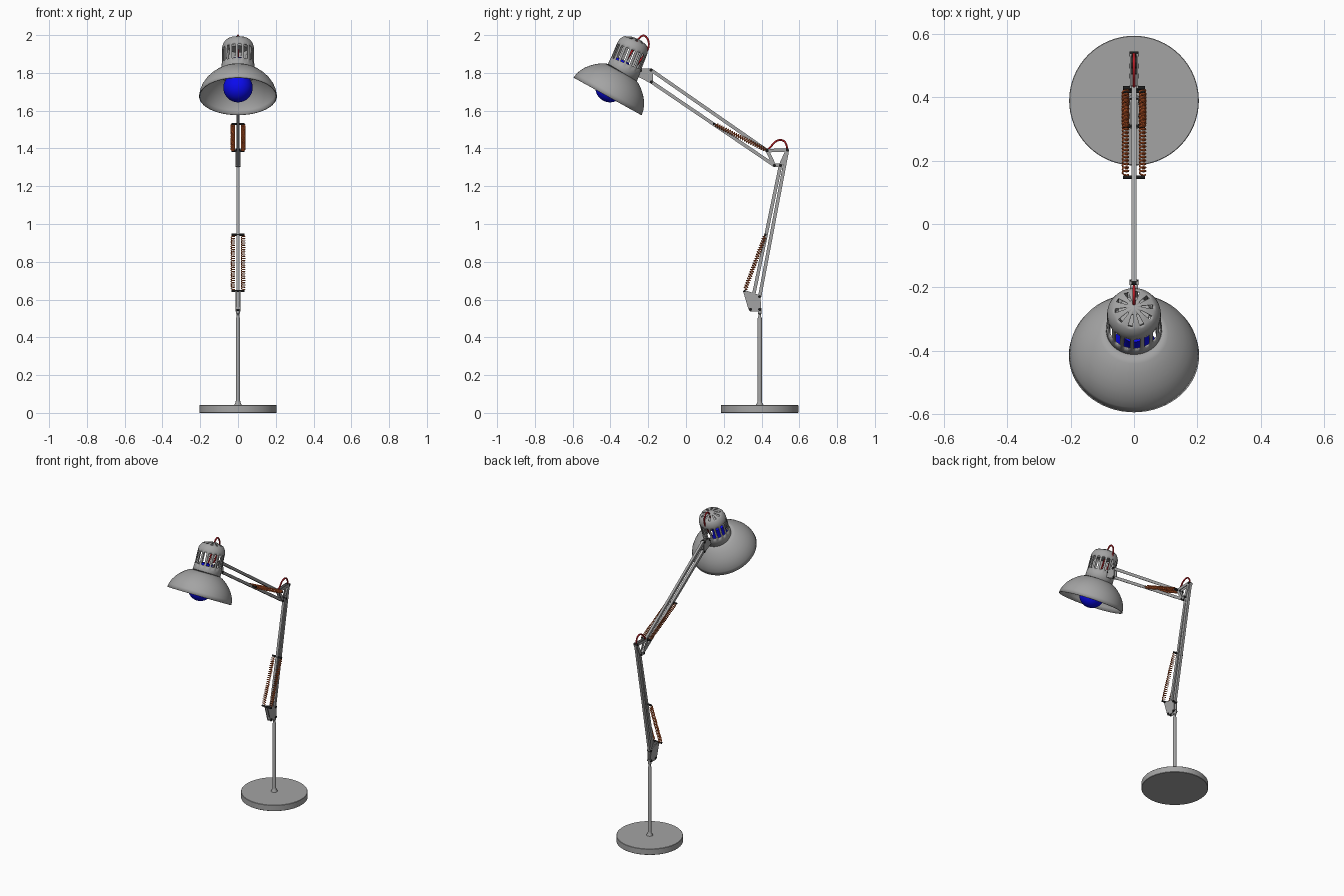
import bpy, bmesh, math
from mathutils import Vector, Matrix

if "Cube" in bpy.data.objects:
    bpy.data.objects.remove(bpy.data.objects["Cube"])


def material(name, rgb):
    m = bpy.data.materials.new(name)
    m.diffuse_color = (*rgb, 1)
    m.use_nodes = True
    m.node_tree.nodes["Principled BSDF"].inputs["Base Color"].default_value = m.diffuse_color
    return m


GREY = material("mid_grey", (0.37, 0.37, 0.37))
BLUE = material("blue", (0.003, 0.003, 0.85))
RED = material("red", (0.5, 0.01, 0.015))
ORANGE = material("orange", (0.95, 0.18, 0.04))
BLACK = material("black", (0.012, 0.012, 0.012))


def activate(ob):
    bpy.ops.object.select_all(action='DESELECT')
    ob.select_set(True)
    bpy.context.view_layer.objects.active = ob


def finish(name, bm, mat=GREY, smooth=False):
    me = bpy.data.meshes.new(name)
    bm.to_mesh(me)
    bm.free()
    ob = bpy.data.objects.new(name, me)
    bpy.context.collection.objects.link(ob)
    me.materials.append(mat)
    if smooth:
        activate(ob)
        bpy.ops.object.shade_smooth_by_angle(angle=math.radians(35))
    return ob


def lathe(name, profile, origin=(0, 0, 0), tilt=0, segs=48, mat=GREY, skip=None, wall=0):
    """Revolve (radius, height) pairs; skip(row, column) leaves openings."""
    bm = bmesh.new()
    rings = []
    for r, z in profile:
        rings.append([bm.verts.new((r * math.cos(2 * math.pi * i / segs),
                                    r * math.sin(2 * math.pi * i / segs), z)) for i in range(segs)])
    for k in range(len(rings) - 1):
        for i in range(segs):
            if skip and skip(k, i):
                continue
            j = (i + 1) % segs
            bm.faces.new((rings[k][i], rings[k][j], rings[k + 1][j], rings[k + 1][i]))
    bmesh.ops.remove_doubles(bm, verts=bm.verts, dist=1e-5)
    ob = finish(name, bm, mat, True)
    ob.location = origin
    ob.rotation_euler.x = -math.radians(tilt)
    if wall:
        s = ob.modifiers.new("wall", 'SOLIDIFY')
        s.thickness = wall
    return ob


def bar(name, a, b, w=0.018, depth=0.016):
    """Square bar in the x = 0 plane between two (y, z) points."""
    a, b = Vector((0, *a)), Vector((0, *b))
    d = b - a
    rot = d.to_track_quat('Z', 'X').to_matrix().to_4x4()
    bm = bmesh.new()
    bmesh.ops.create_cube(bm, size=1)
    along_x = abs((rot @ Vector((1, 0, 0))).x) > 0.5
    sx, sy = (depth, w) if along_x else (w, depth)
    bmesh.ops.transform(bm, verts=bm.verts, matrix=Matrix.Translation((a + b) / 2) @ rot
                        @ Matrix.Diagonal((sx, sy, d.length, 1)))
    return finish(name, bm)


def pin(name, yz, half, r=0.008):
    """Black cross pin along x."""
    bm = bmesh.new()
    bmesh.ops.create_cone(bm, cap_ends=True, segments=20, radius1=r, radius2=r, depth=2 * half,
                          matrix=Matrix.Translation((0, *yz)) @ Matrix.Rotation(math.pi / 2, 4, 'Y'))
    return finish(name, bm, BLACK, True)


def plates(name, outline, x=0.010, t=0.004):
    """Mirrored pair of flat plates from a (y, z) outline."""
    bm = bmesh.new()
    for s in (-1, 1):
        f = bm.faces.new([bm.verts.new((s * x - t / 2, *p)) for p in outline])
        new = bmesh.ops.extrude_face_region(bm, geom=[f])['geom']
        bmesh.ops.translate(bm, vec=(t, 0, 0), verts=[v for v in new if isinstance(v, bmesh.types.BMVert)])
    bmesh.ops.recalc_face_normals(bm, faces=bm.faces)
    return finish(name, bm)


def tube(name, pts, r, mat, kind='POLY', res=1):
    cu = bpy.data.curves.new(name, 'CURVE')
    cu.dimensions = '3D'
    cu.bevel_depth, cu.bevel_resolution, cu.use_fill_caps = r, res, True
    sp = cu.splines.new(kind)
    sp.points.add(len(pts) - 1)
    for p, co in zip(sp.points, pts):
        p.co = (*co, 1)
    if kind == 'NURBS':
        sp.order_u, sp.use_endpoint_u, sp.resolution_u = 3, True, 8
    cu.materials.append(mat)
    ob = bpy.data.objects.new(name, cu)
    bpy.context.collection.objects.link(ob)
    activate(ob)
    bpy.ops.object.convert(target='MESH')
    bpy.ops.object.shade_smooth()
    return ob


def springs(name, a, b, turns=24, r=0.0095, n=14):
    """Pair of coil springs between two cross pins."""
    for side, s in (("left", -1), ("right", 1)):
        p, q = Vector((s * 0.027, *a)), Vector((s * 0.027, *b))
        d = (q - p).normalized()
        u = Vector((1, 0, 0))
        v = d.cross(u)
        pts = [p]
        for i in range(turns * n + 1):
            ang = 2 * math.pi * i / n
            f = 0.03 + 0.94 * i / (turns * n)
            pts.append(p.lerp(q, f) + r * (math.cos(ang) * u + math.sin(ang) * v))
        tube(f"{name}_{side}", pts + [q], 0.0027, ORANGE)
    for end, e in (("lower", a), ("upper", b)):
        pin(f"{name}_{end}_pin", e, 0.035, 0.006)


# Base and pole
lathe("base", [(0, 0), (0.203, 0), (0.205, 0.002), (0.205, 0.039), (0.203, 0.041), (0, 0.041)],
      (0, 0.39, 0), segs=64)
lathe("pole", [(0, 0.035), (0.02, 0.035), (0.019, 0.045), (0.013, 0.054), (0.0115, 0.065), (0.0115, 0.5),
               (0.007, 0.512), (0.007, 0.522), (0.01, 0.526), (0.01, 0.555), (0, 0.555)],
      (0, 0.39, 0), segs=24)

# Lower bracket and lower arm
A, B, C, D = (0.39, 0.615), (0.342, 0.548), (0.537, 1.392), (0.5, 1.31)
plates("lower_bracket", [(0.302, 0.645), (0.31, 0.65), (0.394, 0.622), (0.398, 0.545), (0.388, 0.538),
                         (0.338, 0.538), (0.33, 0.55)])
bar("lower_arm_rear", A, C)
bar("lower_arm_front", B, D)

# Elbow frame
E, F = (0.43, 1.388), (0.468, 1.31)
for i, (p, q) in enumerate(((E, C), (E, F), (F, D), (D, C))):
    for s in (-1, 1):
        bar(f"elbow_link_{i}_{s}", p, q, 0.018, 0.004).location.x = s * 0.010

# Upper arm and head bracket
G, H = (-0.185, 1.815), (-0.183, 1.752)
bar("upper_arm_top", E, G)
bar("upper_arm_bottom", F, H)
plates("head_bracket", [(-0.256, 1.805), (-0.246, 1.822), (-0.182, 1.824), (-0.176, 1.812),
                        (-0.175, 1.75), (-0.186, 1.744), (-0.25, 1.778)])
for i, p in enumerate((A, B, C, D, E, F, G, H, (0.39, 0.548), (-0.24, 1.812))):
    pin(f"pivot_{i}", p, 0.014)

# Springs
springs("lower_spring", (0.31, 0.645), (0.42, 0.943))
springs("upper_spring", (0.43, 1.388), (0.148, 1.53))

# Shade
lathe("shade", [(0.206, 0), (0.202, 0.025), (0.193, 0.05), (0.178, 0.076), (0.158, 0.1),
                (0.134, 0.122), (0.108, 0.14), (0.08, 0.152)],
      (0, -0.415, 1.676), 29, 64, wall=0.005)

# Vented head: row 2 holds side slots, row 7 holds cap slots
HEAD = (0, -0.334, 1.807)
lathe("lamp_head", [(0.088, -0.03), (0.088, 0.02), (0.086, 0.046), (0.085, 0.125), (0.084, 0.14),
                    (0.079, 0.156), (0.07, 0.17), (0.062, 0.177), (0.025, 0.189), (0, 0.19)],
      HEAD, 22, 80, wall=0.005,
      skip=lambda k, i: (k == 2 and i % 5 in (0, 1, 2)) or (k == 7 and i % 8 in (0, 1, 2)))

# Socket above the bulb
lathe("socket", [(0, 0.128), (0.05, 0.128), (0.05, 0.155), (0, 0.155)], HEAD, 22, 32)

# Bulb with tapered neck
R = 0.078
bulb = [(R * math.sin(math.radians(t)), -R * math.cos(math.radians(t))) for t in range(0, 121, 8)]
lathe("bulb", bulb + [(0.058, 0.065), (0.047, 0.09), (0.042, 0.12), (0.04, 0.16), (0, 0.162)],
      (0, -0.402, 1.722), 24, 40, BLUE)

# Cables
for name, path in (
    ("head_cable", [(-0.325, 1.85), (-0.3, 1.89), (-0.265, 1.95), (-0.25, 1.985), (-0.222, 2.003),
                    (-0.198, 1.975), (-0.196, 1.94), (-0.208, 1.91), (-0.24, 1.87), (-0.26, 1.84)]),
    ("elbow_cable", [(0.43, 1.388), (0.45, 1.41), (0.472, 1.438), (0.505, 1.448), (0.532, 1.43),
                     (0.537, 1.392)])):
    tube(name, [(0, y, z) for y, z in path], 0.005, RED, 'NURBS', 2)
